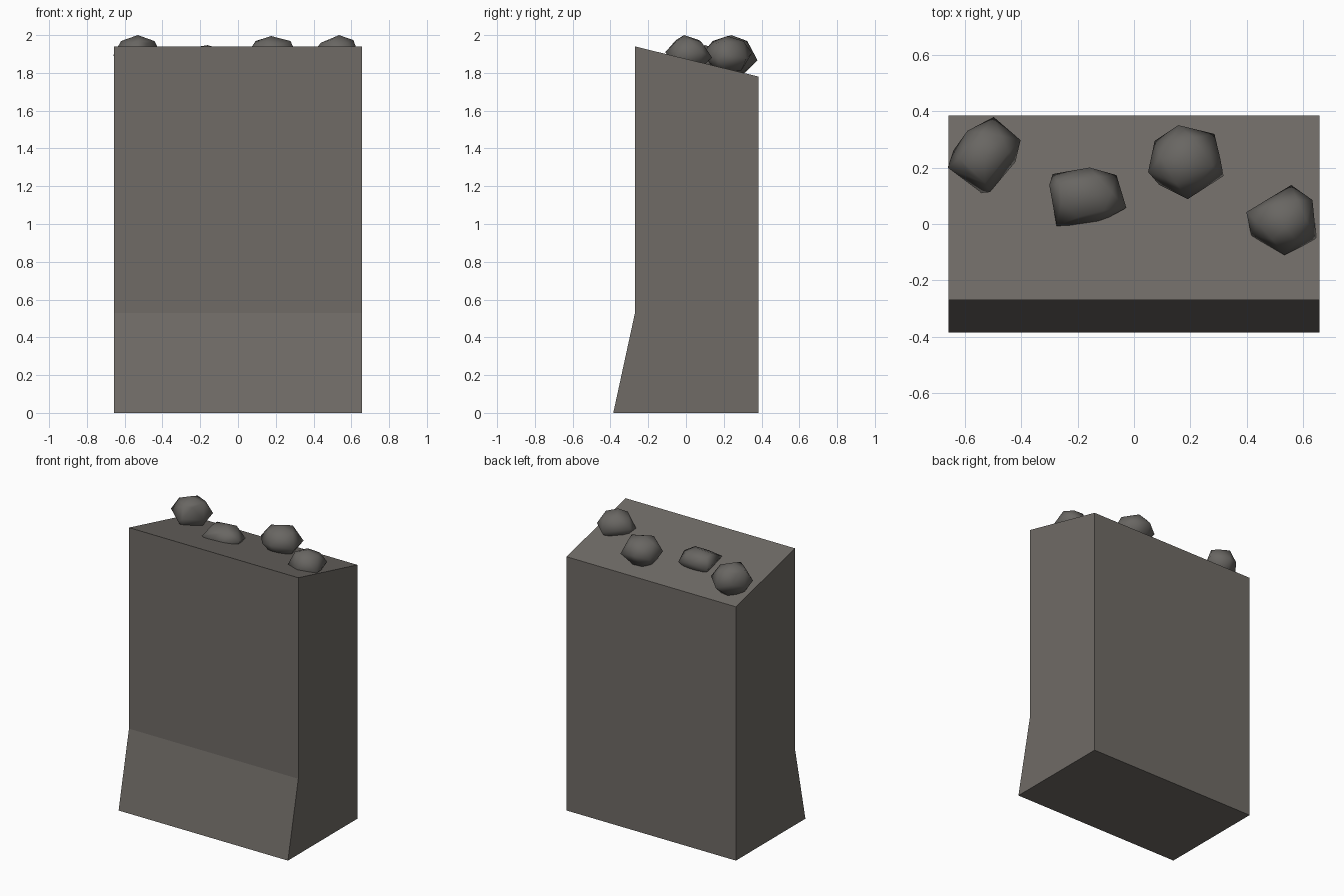
import bpy, bmesh
from mathutils import Vector

if "Cube" in bpy.data.objects:
    bpy.data.objects.remove(bpy.data.objects["Cube"])


def material(name, rgb):
    m = bpy.data.materials.new(name)
    m.diffuse_color = (*rgb, 1.0)
    m.use_nodes = True
    m.node_tree.nodes["Principled BSDF"].inputs["Base Color"].default_value = m.diffuse_color
    return m


STONE = material("warm grey stone", (0.160, 0.147, 0.133))
ROCK = material("dark grey rock", (0.140, 0.133, 0.123))


def add_object(name, bm, mat, smooth=False):
    bmesh.ops.recalc_face_normals(bm, faces=bm.faces[:])
    for f in bm.faces:
        f.smooth = smooth
    me = bpy.data.meshes.new(name)
    bm.to_mesh(me)
    bm.free()
    me.materials.append(mat)
    ob = bpy.data.objects.new(name, me)
    bpy.context.collection.objects.link(ob)
    return ob


# Pillar: side profile (y, z) extruded along x
W = 0.657
profile = [(-0.385, 0), (0.385, 0), (0.385, 1.78), (-0.27, 1.94), (-0.27, 0.53)]
bm = bmesh.new()
face = bm.faces.new([bm.verts.new((-W, y, z)) for y, z in profile])
ext = bmesh.ops.extrude_face_region(bm, geom=[face])
bmesh.ops.translate(bm, vec=(2 * W, 0, 0),
                    verts=[v for v in ext["geom"] if isinstance(v, bmesh.types.BMVert)])
add_object("stone_pillar", bm, STONE)


# Rocks: convex lump from a plan outline, with smaller rings above and below
def rock(name, outline, mid, top, low, apex):
    c = Vector((sum(p[0] for p in outline), sum(p[1] for p in outline))) / len(outline)
    bm = bmesh.new()
    n = len(outline)
    for i, p in enumerate(outline):
        p = Vector(p)
        q = (p + Vector(outline[(i + 1) % n])) / 2
        wob = 0.014 * (-1) ** i
        up = c + (q - c) * 0.74
        dn = c + (q - c) * 0.62
        bm.verts.new((p.x, p.y, mid + wob))
        bm.verts.new((up.x, up.y, mid + (top - mid) * 0.68 + wob * 0.5))
        bm.verts.new((dn.x, dn.y, low))
    bm.verts.new((*apex, top))
    hull = bmesh.ops.convex_hull(bm, input=bm.verts[:])
    junk = {g for g in hull["geom_interior"] + hull["geom_unused"]
            if isinstance(g, bmesh.types.BMVert)}
    bmesh.ops.delete(bm, geom=list(junk), context="VERTS")
    add_object(name, bm, ROCK, smooth=True)


rock("rock_left", [(-0.66, 0.20), (-0.64, 0.26), (-0.59, 0.33), (-0.497, 0.379),
                   (-0.402, 0.297), (-0.42, 0.22), (-0.51, 0.113), (-0.54, 0.11)],
     1.88, 2.0, 1.80, (-0.53, 0.24))
rock("rock_low", [(-0.30, 0.138), (-0.288, 0.177), (-0.157, 0.20), (-0.062, 0.173),
                  (-0.027, 0.057), (-0.133, 0.0), (-0.274, -0.007)],
     1.87, 1.947, 1.80, (-0.16, 0.10))
rock("rock_centre", [(0.05, 0.184), (0.073, 0.294), (0.157, 0.35), (0.285, 0.319),
                     (0.306, 0.23), (0.317, 0.17), (0.19, 0.088), (0.09, 0.138)],
     1.89, 1.995, 1.81, (0.175, 0.22))
rock("rock_right", [(0.398, 0.042), (0.557, 0.138), (0.632, 0.085), (0.646, -0.053),
                    (0.533, -0.11), (0.416, -0.042)],
     1.895, 2.0, 1.82, (0.535, -0.01))
